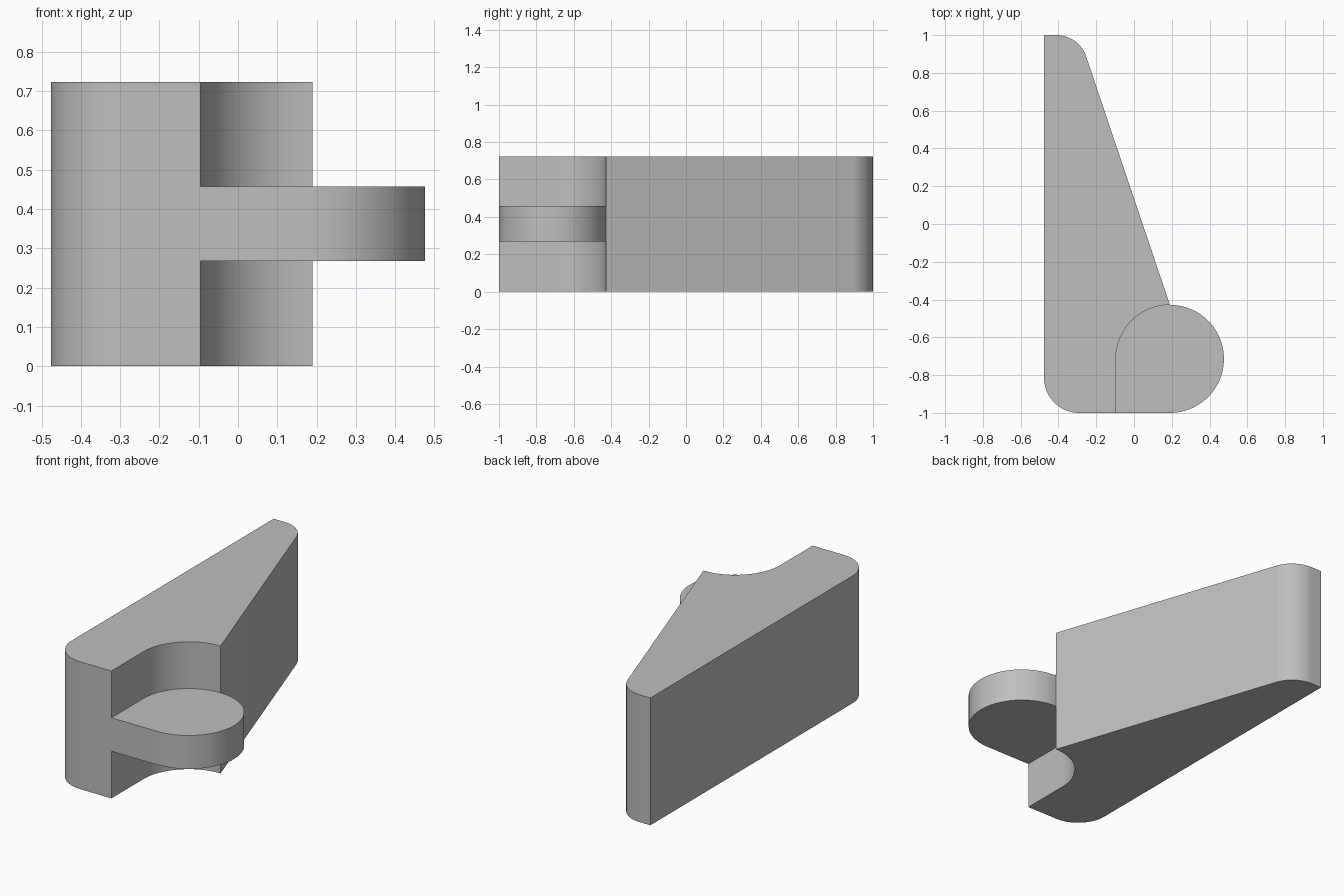
import bpy, bmesh
from math import sin, cos, radians, atan2, degrees

cube = bpy.data.objects.get("Cube")
if cube:
    bpy.data.objects.remove(cube, do_unlink=True)

HEIGHT = 0.724
TAB_LOW, TAB_HIGH = 0.268, 0.458
LEFT, FRONT, BACK = -0.476, -1.0, 1.0
TAB_X, TAB_Y, TAB_R = 0.19, -0.714, 0.286

grey = bpy.data.materials.new("plain grey")
grey.use_nodes = True
colour = (0.52, 0.52, 0.52, 1)
grey.diffuse_color = colour
grey.node_tree.nodes["Principled BSDF"].inputs["Base Color"].default_value = colour


def arc(cx, cy, r, start, end, steps):
    angles = [radians(start + (end - start) * i / steps) for i in range(steps + 1)]
    return [(cx + r * cos(a), cy + r * sin(a)) for a in angles]


def prism(name, outline, low, high):
    bm = bmesh.new()
    face = bm.faces.new([bm.verts.new((x, y, low)) for x, y in outline])
    top = bmesh.ops.extrude_face_region(bm, geom=[face])["geom"]
    verts = [v for v in top if isinstance(v, bmesh.types.BMVert)]
    bmesh.ops.translate(bm, verts=verts, vec=(0, 0, high - low))
    bmesh.ops.recalc_face_normals(bm, faces=bm.faces)
    mesh = bpy.data.meshes.new(name)
    bm.to_mesh(mesh)
    bm.free()
    mesh.materials.append(grey)
    obj = bpy.data.objects.new(name, mesh)
    bpy.context.collection.objects.link(obj)
    return obj


# Wedge body with the round tab outline at its wide end
slope = degrees(atan2(0.445, 1.32))
tip_r, corner_r = 0.165, 0.185
outline = [(LEFT, BACK)]
outline += arc(-0.41, BACK - tip_r, tip_r, 90, slope, 16)
outline += arc(TAB_X, TAB_Y, TAB_R, 90, -90, 48)
outline += arc(LEFT + corner_r, FRONT + corner_r, corner_r, 270, 180, 20)
body = prism("wedge_with_tab", outline, 0, HEIGHT)

# Round-backed notches above and below the tab
notch = arc(TAB_X, TAB_Y, TAB_R, 90, 180, 24)
notch += [(TAB_X - TAB_R, -1.2), (0.7, -1.2), (0.7, -0.3)]
for name, low, high in (("lower_notch", -0.1, TAB_LOW),
                        ("upper_notch", TAB_HIGH, HEIGHT + 0.1)):
    cutter = prism(name, notch, low, high)
    cutter.hide_render = True
    cut = body.modifiers.new(name, 'BOOLEAN')
    cut.operation = 'DIFFERENCE'
    cut.solver = 'EXACT'
    cut.object = cutter
    bpy.context.view_layer.objects.active = body
    bpy.ops.object.modifier_apply(modifier=cut.name)
    bpy.data.objects.remove(cutter, do_unlink=True)

# Smooth curves, crisp edges
bpy.ops.object.select_all(action='DESELECT')
body.select_set(True)
bpy.context.view_layer.objects.active = body
bpy.ops.object.shade_smooth_by_angle(angle=radians(30))
